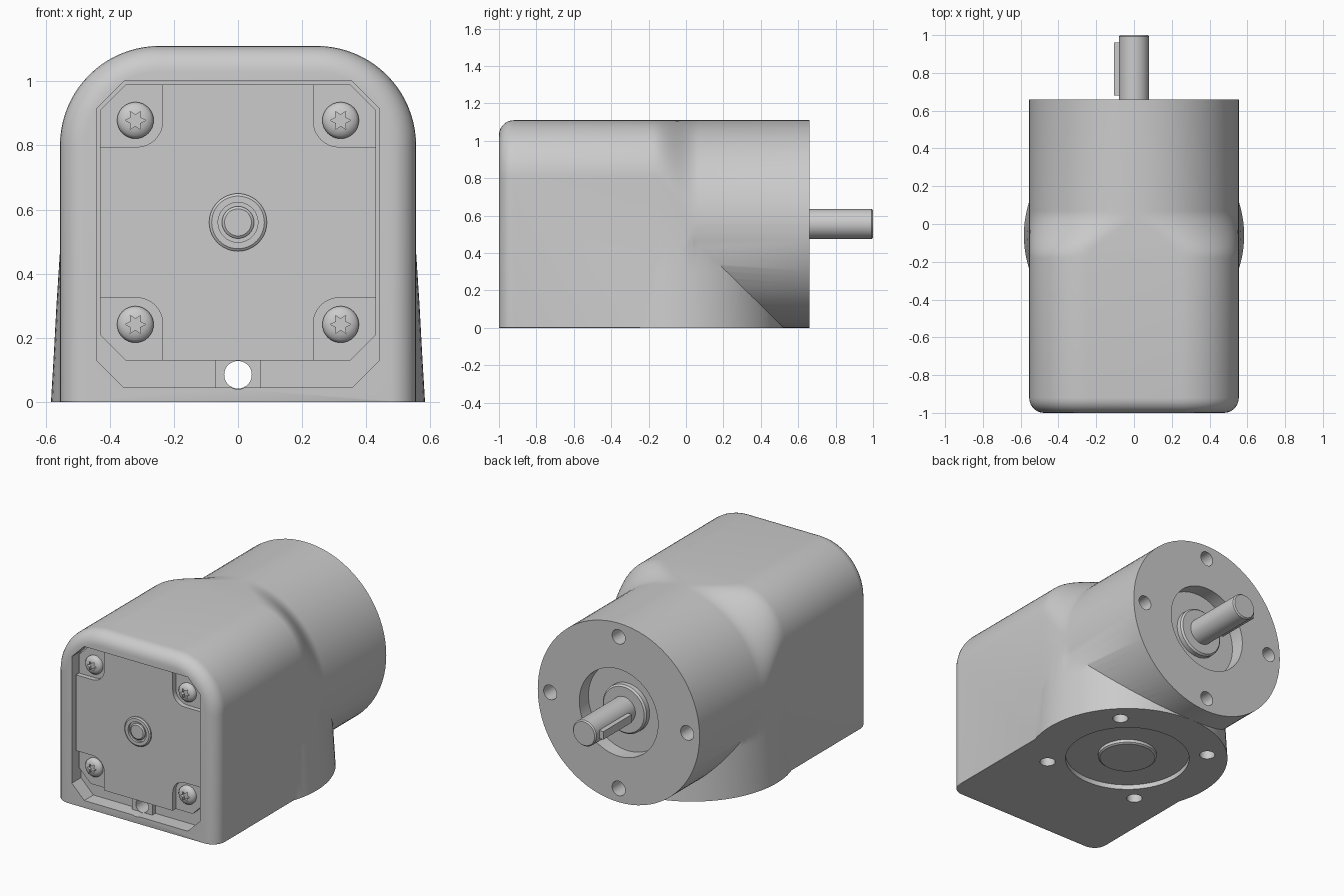
import bpy, bmesh, math
from mathutils import Vector

if "Cube" in bpy.data.objects:
    bpy.data.objects.remove(bpy.data.objects["Cube"])

ZC = 0.555          # shaft axis height
YP = -0.06          # pedestal centre


def finish(name, bm):
    bmesh.ops.recalc_face_normals(bm, faces=bm.faces)
    me = bpy.data.meshes.new(name)
    bm.to_mesh(me)
    bm.free()
    ob = bpy.data.objects.new(name, me)
    bpy.context.collection.objects.link(ob)
    return ob


def loft(name, rings):
    bm = bmesh.new()
    vs = [[bm.verts.new(p) for p in r] for r in rings]
    n = len(vs[0])
    for a, b in zip(vs, vs[1:]):
        for i in range(n):
            bm.faces.new((a[i], a[(i + 1) % n], b[(i + 1) % n], b[i]))
    bm.faces.new(vs[0][::-1])
    bm.faces.new(vs[-1])
    return finish(name, bm)


def prism(name, pts, y0, y1):
    return loft(name, [[(x, y, z) for x, z in pts] for y in (y0, y1)])


def lathe(name, prof, centre, axis, seg=48):
    # prof: (distance along axis, radius)
    c, d = Vector(centre), Vector(axis)
    u = d.orthogonal().normalized()
    w = d.cross(u)
    ang = [2 * math.pi * i / seg for i in range(seg)]
    return loft(name, [[c + d * t + (u * math.cos(a) + w * math.sin(a)) * r
                        for a in ang] for t, r in prof])


def boolean(ob, tools, op='DIFFERENCE'):
    for t in tools:
        m = ob.modifiers.new("bool", 'BOOLEAN')
        m.operation, m.object, m.solver = op, t, 'EXACT'
        bpy.context.view_layer.objects.active = ob
        bpy.ops.object.modifier_apply(modifier=m.name)
        bpy.data.objects.remove(t, do_unlink=True)


def smooth(ob, angle=35):
    bpy.ops.object.select_all(action='DESELECT')
    ob.select_set(True)
    bpy.context.view_layer.objects.active = ob
    bpy.ops.object.shade_smooth_by_angle(angle=math.radians(angle))


def section(y, inset, rt, rb, n=20):
    # square housing section with separate top and bottom corner radii
    h, top = 0.555 - inset, 1.11 - inset
    out = []
    for sx, up, a0 in ((1, 1, 0), (-1, 1, 90), (-1, 0, 180), (1, 0, 270)):
        r = rt if up else rb
        cx, cz = sx * (h - r), (top - r if up else r)
        for i in range(n + 1):
            a = math.radians(a0 + 90 * i / n)
            out.append((cx + r * math.cos(a), y, cz + r * math.sin(a)))
    return out


# Housing: rounded square front blending to a round rear
rings = []
for i in range(8):
    a = math.pi / 2 * i / 7
    s = 0.08 * (1 - math.sin(a))
    rings.append(section(-0.92 - 0.08 * math.cos(a), s, 0.31 - s, 0.004))
for i in range(17):
    t = i / 16
    k = t * t * (3 - 2 * t)
    rings.append(section(-0.18 + 0.25 * t, 0, 0.31 + 0.2445 * k, 0.004 + 0.5505 * k))
rings.append(section(0.66, 0, 0.5545, 0.5545))
housing = loft("housing", rings)

# Round foot under the housing, drafted
foot = lathe("foot", [(0, 0.583), (0.15, 0.574), (0.3, 0.566), (0.5, 0.553)],
             (0, YP, 0), (0, 0, 1), 96)
boolean(housing, [foot], 'UNION')


def chamfered(h, z0, z1, c):
    return [(-h + c, z0), (h - c, z0), (h, z0 + c), (h, z1 - c),
            (h - c, z1), (-h + c, z1), (-h, z1 - c), (-h, z0 + c)]


# Openings: front recess, rear shaft pocket and bolt holes, foot pocket
cuts = [prism("cut", chamfered(0.44, 0.045, 1.0, 0.085), -1.1, -0.91),
        lathe("cut", [(-0.09, 0.27), (0.1, 0.27)], (0, 0.66, ZC), (0, 1, 0), 64),
        lathe("cut", [(-0.1, 0.045), (2, 0.045)], (0, -1, 0.085), (0, 1, 0), 32),
        lathe("cut", [(-0.1, 0.36), (0.03, 0.36)], (0, YP, 0), (0, 0, 1), 64)]
for x, z in ((0, 0.47), (0.47, 0), (-0.47, 0)):
    cuts.append(lathe("cut", [(-0.14, 0.045), (0.1, 0.045)], (x, 0.66, ZC + z), (0, 1, 0), 24))
for x in (-1, 1):
    for y in (-1, 1):
        cuts.append(lathe("cut", [(-0.1, 0.045), (0.12, 0.045)],
                          (0.33 * x, YP + 0.33 * y, 0), (0, 0, 1), 24))
boolean(housing, cuts)
smooth(housing)

# Drain block with hole below the cover
block = prism("drain_block", [(-0.07, 0.04), (0.07, 0.04), (0.07, 0.13), (-0.07, 0.13)], -0.94, -0.9)
boolean(block, [lathe("cut", [(-0.2, 0.043), (0.2, 0.043)], (0, -0.92, 0.085), (0, 1, 0), 32)])
smooth(block)

# Front cover with four lowered corner pockets
cover = prism("front_cover", chamfered(0.43, 0.13, 0.99, 0.08), -0.975, -0.9)
pocket = [(0.5, 0.24), (0.5, 0.5), (0.235, 0.5)]
pocket += [(0.315 - 0.08 * math.cos(a), 0.315 - 0.08 * math.sin(a))
           for a in (math.pi / 2 * i / 8 for i in range(9))]
pocket[0] = (0.5, 0.235)
corners = [(sx, sz) for sx in (-1, 1) for sz in (-1, 1)]
boolean(cover, [prism("cut", [(sx * x, 0.56 + sz * z) for x, z in pocket], -1.1, -0.945)
                for sx, sz in corners])
smooth(cover)

# Cover screws with star sockets
for sx, sz in corners:
    c = (0.32 * sx, -0.945, 0.56 + 0.318 * sz)
    screw = lathe("cover_screw", [(-0.01, 0.057), (0.012, 0.057), (0.024, 0.048),
                                  (0.031, 0.032), (0.034, 0.012)], c, (0, -1, 0), 32)
    star = []
    for i in range(12):
        a, r = math.pi * i / 6, (0.032, 0.017)[i % 2]
        star.append((c[0] + r * math.cos(a), c[2] + r * math.sin(a)))
    boolean(screw, [prism("cut", star, -1.1, -0.96)])
    smooth(screw, 40)

# Centre plug on the cover: outer ring and inner button
ring = lathe("plug_ring", [(-0.01, 0.09), (0.008, 0.09), (0.014, 0.082), (0.014, 0.06)],
             (0, -0.975, 0.56), (0, -1, 0))
boolean(ring, [lathe("cut", [(0, 0.062), (0.1, 0.062)], (0, -0.975, 0.56), (0, -1, 0))])
smooth(ring)
smooth(lathe("plug_button", [(-0.01, 0.05), (0.008, 0.05), (0.014, 0.042)],
             (0, -0.975, 0.56), (0, -1, 0)))

# Output shaft, its seal and key
smooth(lathe("output_shaft", [(0, 0.08), (0.442, 0.08), (0.45, 0.073)], (0, 0.55, ZC), (0, 1, 0)))
smooth(lathe("shaft_seal", [(0, 0.15), (0.04, 0.15), (0.05, 0.14)], (0, 0.56, ZC), (0, 1, 0)))
prism("shaft_key", [(-0.105, ZC - 0.025), (-0.05, ZC - 0.025),
                    (-0.05, ZC + 0.025), (-0.105, ZC + 0.025)], 0.68, 0.96)

# Hub in the foot pocket
smooth(lathe("foot_hub", [(0.005, 0.16), (0.012, 0.17), (0.035, 0.17)], (0, YP, 0), (0, 0, 1)))
